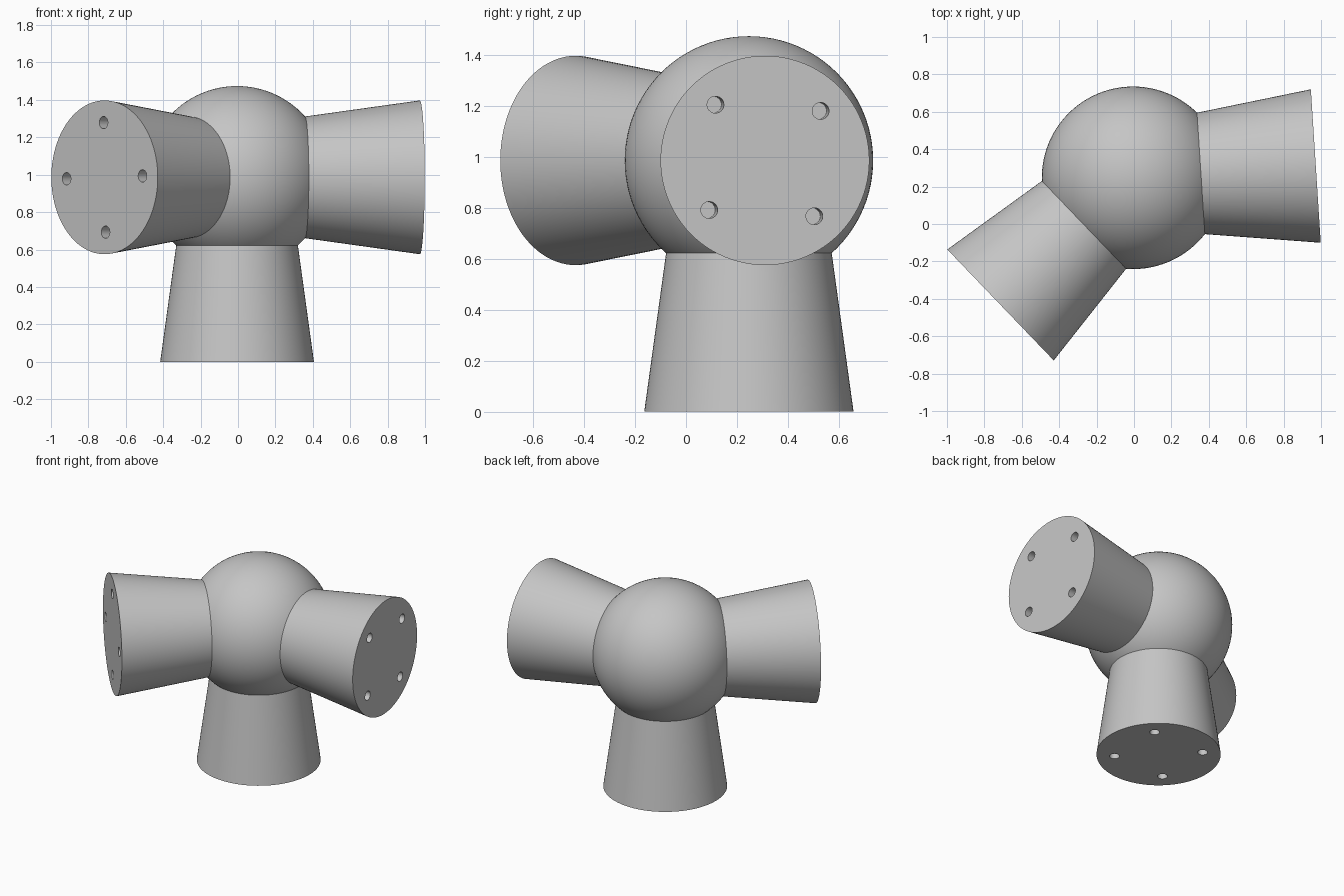
import bpy, bmesh, math
from mathutils import Matrix, Vector

if "Cube" in bpy.data.objects:
    bpy.data.objects.remove(bpy.data.objects["Cube"])

# One plain grey material
grey = bpy.data.materials.new("plain grey")
grey.use_nodes = True
colour = (0.56, 0.56, 0.56, 1)
grey.diffuse_color = colour
grey.node_tree.nodes["Principled BSDF"].inputs["Base Color"].default_value = colour

HUB = Vector((-0.005, 0.247, 0.986))
HUB_R = 0.488
ROOT_R, END_R, ROOT_AT = 0.322, 0.411, 0.34
HOLE_R, HOLE_RING, HOLE_DEPTH = 0.033, 0.293, 0.15


def make_object(name, bm):
    mesh = bpy.data.meshes.new(name)
    bm.to_mesh(mesh)
    bm.free()
    mesh.materials.append(grey)
    obj = bpy.data.objects.new(name, mesh)
    bpy.context.collection.objects.link(obj)
    return obj


def activate(obj):
    bpy.ops.object.select_all(action='DESELECT')
    obj.select_set(True)
    bpy.context.view_layer.objects.active = obj


def make_arm(name, axis, up, length, hole_turn):
    """Flared socket along axis, with four blind holes in its end face."""
    axis, up = Vector(axis).normalized(), Vector(up)
    frame = Matrix((up.cross(axis), up, axis)).transposed().to_4x4()
    frame = Matrix.Translation(HUB) @ frame

    bm = bmesh.new()
    middle = Matrix.Translation((0, 0, (ROOT_AT + length) / 2))
    bmesh.ops.create_cone(bm, cap_ends=True, segments=96, radius1=ROOT_R,
                          radius2=END_R, depth=length - ROOT_AT, matrix=frame @ middle)
    arm = make_object(name, bm)

    bm = bmesh.new()
    for i in range(4):
        turn = Matrix.Rotation(math.radians(hole_turn + 90 * i), 4, 'Z')
        place = Matrix.Translation((HOLE_RING, 0, length))
        bmesh.ops.create_cone(bm, cap_ends=True, segments=32, radius1=HOLE_R,
                              radius2=HOLE_R, depth=2 * HOLE_DEPTH,
                              matrix=frame @ turn @ place)
    cutter = make_object(name + "_hole_cutter", bm)
    cutter.hide_render = True

    activate(arm)
    cut = arm.modifiers.new("holes", 'BOOLEAN')
    cut.operation = 'DIFFERENCE'
    cut.solver = 'EXACT'
    cut.object = cutter
    bpy.ops.object.modifier_apply(modifier=cut.name)
    bpy.data.objects.remove(cutter)
    bpy.ops.object.shade_smooth_by_angle(angle=math.radians(30))


# Round hub
bm = bmesh.new()
bmesh.ops.create_uvsphere(bm, u_segments=96, v_segments=48, radius=HUB_R,
                          matrix=Matrix.Translation(HUB))
hub = make_object("hub", bm)
activate(hub)
bpy.ops.object.shade_smooth()

# Three flared sockets
make_arm("base_socket", (0, 0, -1), (0, -1, 0), HUB.z, 45)
make_arm("left_socket", (0.977, 0.063, 0), (0, 0, 1), 0.979, 41.6)
make_arm("front_right_socket", (-0.715, -0.686, 0), (0, 0, 1), 0.982, 1.5)
